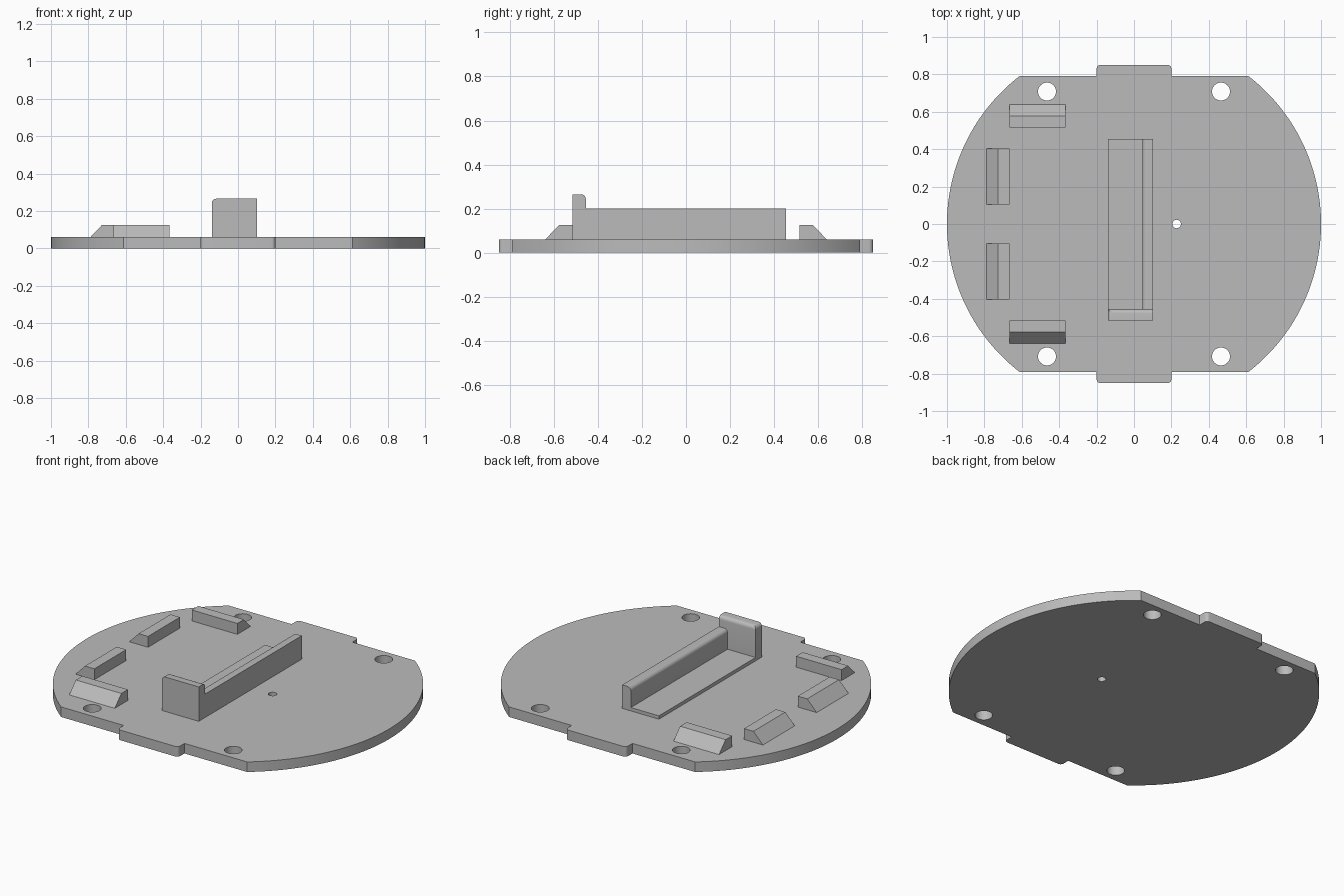
import bpy, bmesh
from math import cos, sin, pi, asin
from mathutils import Matrix, Vector

cube = bpy.data.objects.get("Cube")
if cube:
    bpy.data.objects.remove(cube, do_unlink=True)

# Single plain grey material
COLOUR = (0.5, 0.5, 0.5, 1)
grey = bpy.data.materials.new("plain grey")
grey.use_nodes = True
grey.diffuse_color = COLOUR
grey.node_tree.nodes["Principled BSDF"].inputs["Base Color"].default_value = COLOUR

THICK = 0.06    # plate thickness
FLAT = 0.79     # y of the flat sides
TAB_X, TAB_Y = 0.2, 0.85


def arc(cx, cy, r, a0, a1, n):
    return [(cx + r * cos(a0 + (a1 - a0) * i / n),
             cy + r * sin(a0 + (a1 - a0) * i / n)) for i in range(n + 1)]


def circle(cx, cy, r, n=32):
    return arc(cx, cy, r, 0, 2 * pi, n)[:-1]


def smooth(obj):
    bpy.ops.object.select_all(action='DESELECT')
    obj.select_set(True)
    bpy.context.view_layer.objects.active = obj
    bpy.ops.object.shade_smooth_by_angle(angle=0.5)


def clean(obj):
    bm = bmesh.new()
    bm.from_mesh(obj.data)
    bmesh.ops.remove_doubles(bm, verts=bm.verts, dist=1e-5)
    bmesh.ops.recalc_face_normals(bm, faces=bm.faces)
    bm.to_mesh(obj.data)
    bm.free()


def flat_plate(name, loops, z0, z1):
    """Extrude an outline with holes into a solid plate."""
    curve = bpy.data.curves.new(name, 'CURVE')
    curve.dimensions = '2D'
    curve.fill_mode = 'BOTH'
    curve.extrude = (z1 - z0) / 2
    for loop in loops:
        spline = curve.splines.new('POLY')
        spline.points.add(len(loop) - 1)
        for point, (x, y) in zip(spline.points, loop):
            point.co = (x, y, (0), 1)
        spline.use_cyclic_u = True
    obj = bpy.data.objects.new(name, curve)
    bpy.context.collection.objects.link(obj)
    bpy.ops.object.select_all(action='DESELECT')
    obj.select_set(True)
    bpy.context.view_layer.objects.active = obj
    bpy.ops.object.convert(target='MESH')
    obj = bpy.context.view_layer.objects.active
    obj.data.transform(Matrix.Translation((0, 0, (z0 + z1) / 2)))
    clean(obj)
    obj.data.materials.clear()
    obj.data.materials.append(grey)
    smooth(obj)
    return obj


def box(name, lo, hi, round_edge=None):
    """Box between two corners; edges passing the rule are rounded."""
    lo, hi = Vector(lo), Vector(hi)
    bm = bmesh.new()
    bmesh.ops.create_cube(bm, size=1)
    for v in bm.verts:
        v.co = Vector([lo[i] + (v.co[i] + 0.5) * (hi[i] - lo[i]) for i in range(3)])
    if round_edge:
        edges = [e for e in bm.edges
                 if round_edge((e.verts[0].co + e.verts[1].co) / 2)]
        bmesh.ops.bevel(bm, geom=edges, offset=0.022, segments=5,
                        profile=0.5, affect='EDGES')
    return finish(name, bm)


def finish(name, bm):
    bmesh.ops.recalc_face_normals(bm, faces=bm.faces)
    mesh = bpy.data.meshes.new(name)
    bm.to_mesh(mesh)
    bm.free()
    mesh.materials.append(grey)
    obj = bpy.data.objects.new(name, mesh)
    bpy.context.collection.objects.link(obj)
    smooth(obj)
    return obj


def wedge(name, length, centre, turn):
    """Block with a vertical inner side and a sloping outer side (local +y)."""
    bm = bmesh.new()
    profile = [(0, THICK), (0.124, THICK), (0.062, 0.125), (0, 0.125)]
    face = bm.faces.new([bm.verts.new((-length / 2, y, z)) for y, z in profile])
    ext = bmesh.ops.extrude_face_region(bm, geom=[face])
    bmesh.ops.translate(bm, vec=(length, 0, 0),
                        verts=[v for v in ext["geom"] if isinstance(v, bmesh.types.BMVert)])
    bmesh.ops.transform(bm, verts=bm.verts, matrix=Matrix.Translation(
        (centre[0], centre[1], 0)) @ Matrix.Rotation(turn, 4, 'Z'))
    return finish(name, bm)


# Base plate: round disc with two flat sides, a tab on each, and screw holes
a = asin(FLAT)
r = 0.02
half = arc(0, 0, 1, -a, a, 64)
half += [(TAB_X, FLAT)]
half += arc(TAB_X - r, TAB_Y - r, r, 0, pi / 2, 5)
half += arc(-TAB_X + r, TAB_Y - r, r, pi / 2, pi, 5)
half += [(-TAB_X, FLAT)]
outline = half + [(-x, -y) for x, y in half]
holes = [circle(sx * 0.465, sy * 0.708, 0.048) for sx in (-1, 1) for sy in (-1, 1)]
holes.append(circle(0.228, 0, 0.023, 24))
flat_plate("base_plate", [outline] + holes, 0, THICK)

# Central holder: thin floor, long side wall and taller end wall
X0, XW, X1 = -0.14, 0.045, 0.102
Y0, YW, Y1 = -0.515, -0.455, 0.455
box("holder_floor", (X0, YW, THICK), (XW, Y1, 0.08))
box("holder_side_wall", (XW, YW, THICK), (X1, Y1, 0.2),
    lambda m: m.z > 0.19 and m.x < XW + 0.001)
box("holder_end_wall", (X0, Y0, THICK), (X1, YW, 0.265),
    lambda m: m.z > 0.26 and (m.x < X0 + 0.001 or m.y > YW - 0.001))

# Sloped locating blocks around the right-hand side
for side, s in (("back", 1), ("front", -1)):
    wedge(side + "_edge_block", 0.3, (-0.515, s * 0.515), 0 if s > 0 else pi)
    wedge(side + "_side_block", 0.3, (-0.665, s * 0.253), pi / 2)
